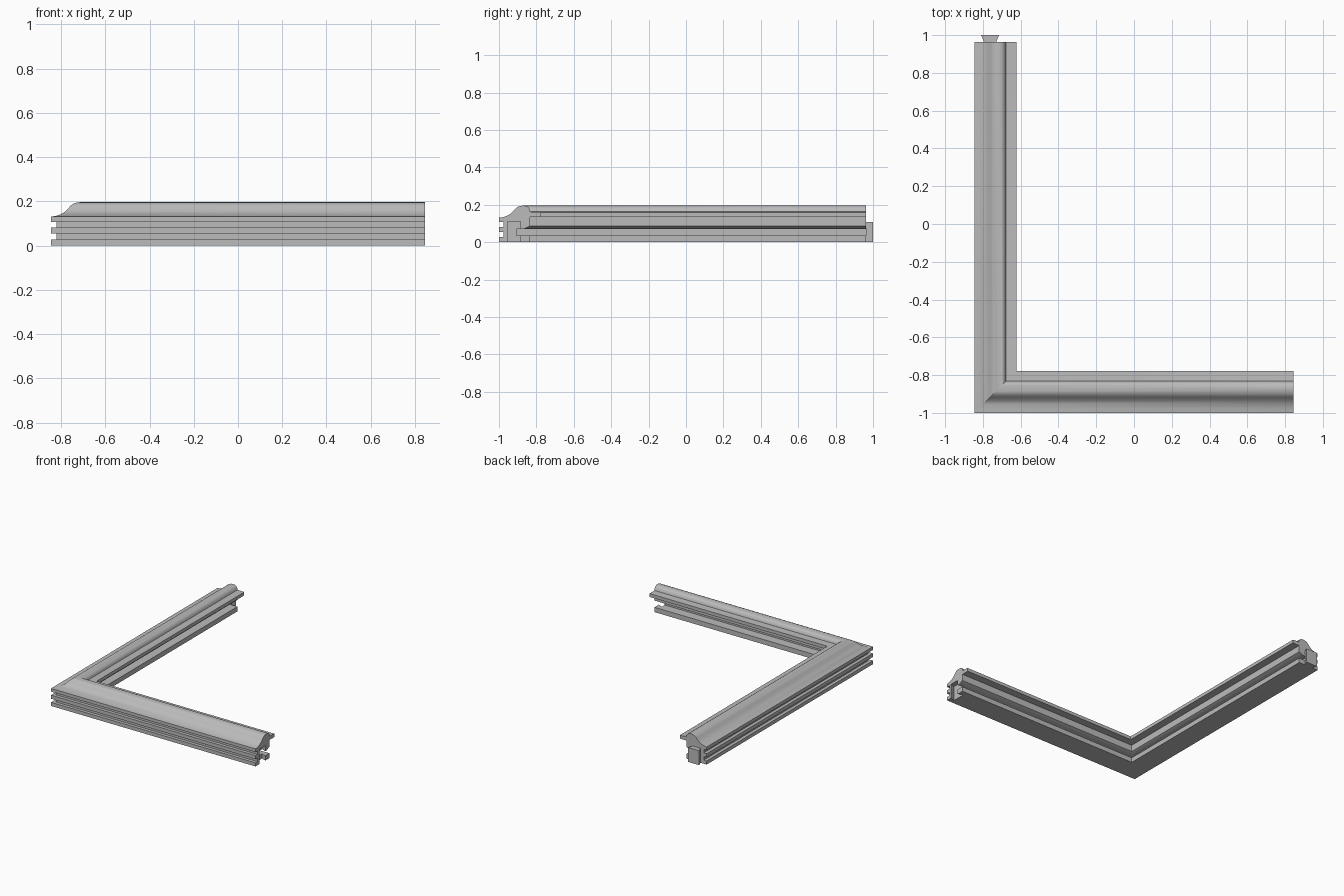
import bpy, bmesh, math

cube = bpy.data.objects.get("Cube")
if cube:
    bpy.data.objects.remove(cube, do_unlink=True)

X, Y, LEG_END = 0.845, 1.0, 0.963
JOINT_D, JOINT_TOP = 0.083, 0.108

grey = bpy.data.materials.new("plain_grey")
grey.use_nodes = True
grey.diffuse_color = (0.5, 0.5, 0.5, 1)
grey.node_tree.nodes["Principled BSDF"].inputs["Base Color"].default_value = (0.5, 0.5, 0.5, 1)


def loft(name, sections):
    """Join matching closed sections into a capped solid."""
    bm = bmesh.new()
    rings = [[bm.verts.new(p) for p in s] for s in sections]
    n = len(rings[0])
    for a, b in zip(rings, rings[1:]):
        for i in range(n):
            j = (i + 1) % n
            bm.faces.new((a[i], a[j], b[j], b[i]))
    bm.faces.new(rings[0])
    bm.faces.new(rings[-1])
    bmesh.ops.recalc_face_normals(bm, faces=bm.faces)
    mesh = bpy.data.meshes.new(name)
    bm.to_mesh(mesh)
    bm.free()
    mesh.materials.append(grey)
    obj = bpy.data.objects.new(name, mesh)
    bpy.context.collection.objects.link(obj)
    return obj


# Moulding section: distance from the outer edge, height
outer_teeth = [(0, 0), (0, .027), (.024, .027), (.024, .054), (0, .054),
               (0, .081), (.024, .081), (.024, .107), (0, .107), (0, .131)]
cove = [(.022, .134), (.045, .142), (.064, .154), (.078, .168),
        (.088, .180), (.098, .188), (.114, .194)]
bead = [(.13, .196), (.145, .194), (.156, .188), (.164, .177), (.168, .163)]
inner_lip = [(.222, .160), (.222, .135), (.165, .135)]
panel_groove = [(.165, .086), (.132, .070), (.095, .070), (.095, .036),
                (.165, .036), (.165, 0)]
profile = outer_teeth + cove + bead + inner_lip + panel_groove

# Mitred frame corner: back end, corner, right end
frame = loft("frame_moulding", [
    [(-X + d, LEG_END, z) for d, z in profile],
    [(-X + d, -Y + d, z) for d, z in profile],
    [(X, -Y + d, z) for d, z in profile],
])

# Dovetail socket cut into the right end
depth = Y - LEG_END


def socket_section(z):
    y = -Y + JOINT_D - 0.003
    mouth, inner = 0.035, 0.050
    extra = 0.01
    return [(X + extra, y - mouth, z), (X, y - mouth, z), (X - depth, y - inner, z),
            (X - depth, y + inner, z), (X, y + mouth, z), (X + extra, y + mouth, z)]


cutter = loft("socket_cutter", [socket_section(-0.02), socket_section(JOINT_TOP + .002)])
cutter.hide_render = True
cut = frame.modifiers.new("socket", 'BOOLEAN')
cut.operation = 'DIFFERENCE'
cut.solver = 'EXACT'
cut.object = cutter
bpy.ops.object.select_all(action='DESELECT')
frame.select_set(True)
bpy.context.view_layer.objects.active = frame
bpy.ops.object.modifier_apply(modifier=cut.name)
bpy.data.objects.remove(cutter, do_unlink=True)
bpy.ops.object.shade_smooth_by_angle(angle=math.radians(28))

# Dovetail tenon on the back end
tx = -X + JOINT_D
tenon_plan = [(tx - .032, LEG_END), (tx + .032, LEG_END), (tx + .047, Y), (tx - .047, Y)]
loft("dovetail_tenon", [[(x, y, z) for x, y in tenon_plan] for z in (0, JOINT_TOP)])
